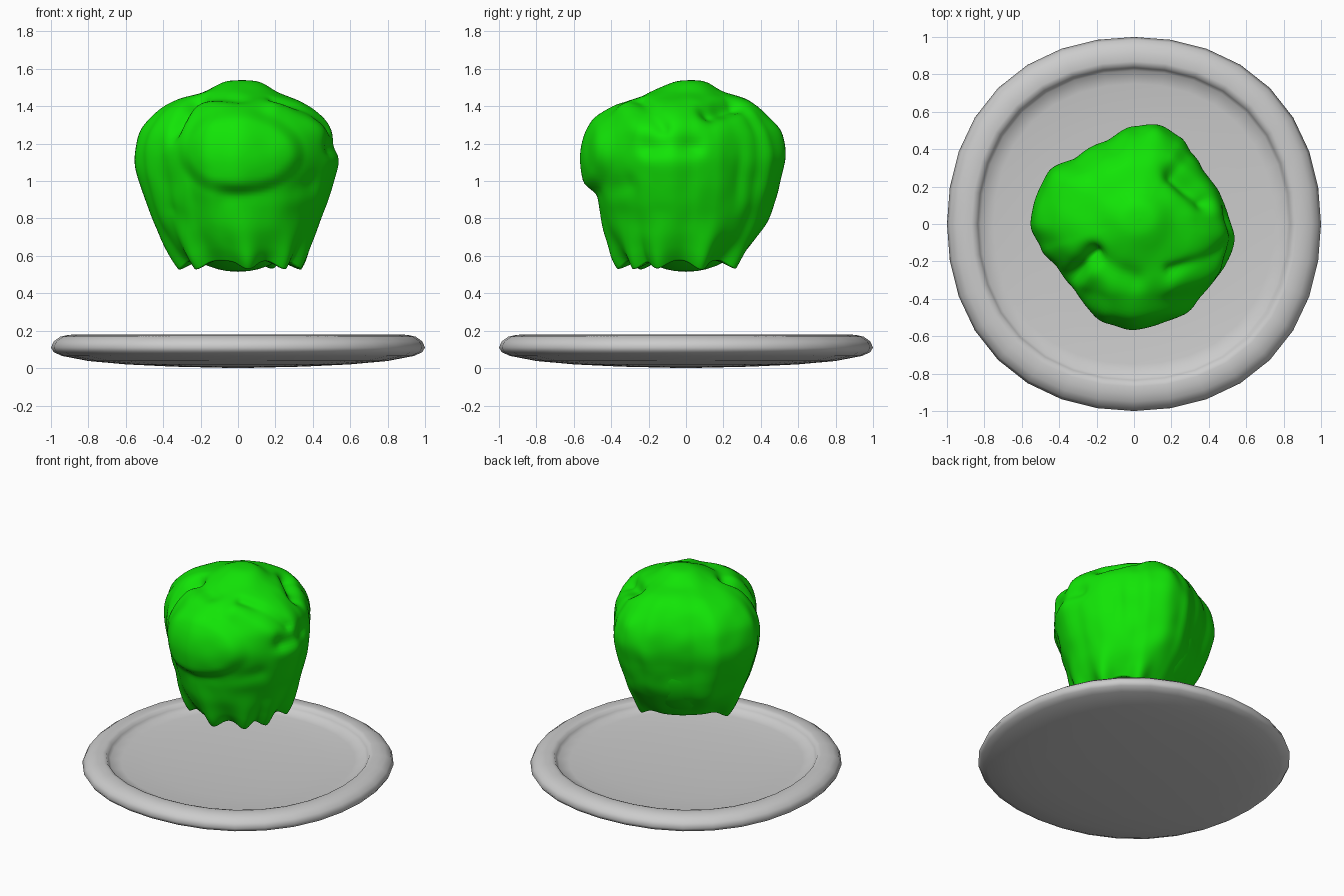
import bpy, bmesh, math
from mathutils import Vector, noise

if "Cube" in bpy.data.objects:
    bpy.data.objects.remove(bpy.data.objects["Cube"])

green = bpy.data.materials.new("leaf_green")
green.diffuse_color = (0.006, 0.78, 0.002, 1)
green.use_nodes = True
green.node_tree.nodes["Principled BSDF"].inputs["Base Color"].default_value = green.diffuse_color


def skin(name, rings, mat=None):
    """Close a stack of rings into a smooth mesh; poles are merged."""
    bm = bmesh.new()
    rows = [[bm.verts.new(p) for p in ring] for ring in rings]
    n = len(rows[0])
    for a, b in zip(rows, rows[1:]):
        for i in range(n):
            j = (i + 1) % n
            bm.faces.new((a[i], b[i], b[j], a[j]))
    bmesh.ops.remove_doubles(bm, verts=bm.verts, dist=1e-5)
    bmesh.ops.recalc_face_normals(bm, faces=bm.faces)
    for f in bm.faces:
        f.smooth = True
    me = bpy.data.meshes.new(name)
    bm.to_mesh(me)
    bm.free()
    ob = bpy.data.objects.new(name, me)
    bpy.context.collection.objects.link(ob)
    if mat:
        me.materials.append(mat)
    return ob


def circle(r, z, n, diag=0):
    """Ring of points; diag swells it slightly along the diagonals."""
    pts = []
    for i in range(n):
        a = 2 * math.pi * i / n
        q = r * (1 + diag * math.sin(2 * a) ** 2)
        pts.append((q * math.cos(a), q * math.sin(a), z))
    return pts


def spline(pts, t):
    """Catmull-Rom through the points, t in 0..1."""
    u = t * (len(pts) - 1)
    i = min(int(u), len(pts) - 2)
    u -= i
    p = [Vector(pts[max(0, min(len(pts) - 1, i + k))]) for k in (-1, 0, 1, 2)]
    return 0.5 * (2 * p[1] + (p[2] - p[0]) * u + (2 * p[0] - 5 * p[1] + 4 * p[2] - p[3]) * u * u
                  + (3 * p[1] - p[0] - 3 * p[2] + p[3]) * u ** 3)


def smooth(a, b, x):
    x = max(0, min(1, (x - a) / (b - a)))
    return x * x * (3 - 2 * x)


# plate: low 32-sided, gently concave dish with a rounded rim
plate = [(0, .1), (.3, .103), (.55, .113), (.75, .126), (.82, .136), (.835, .155), (.847, .174),
         (.87, .18), (.91, .177), (.95, .168), (.985, .143), (1, .11), (.985, .085), (.94, .065),
         (.8, .038), (.6, .02), (.35, .008), (0, 0)]
skin("plate", [circle(r, z, 32, .028) for r, z in plate])

# inner head: ball whose underside shows below the leaves
R = 0.43
skin("inner_head", [circle(R * math.sin(math.pi * k / 24), 0.945 + R * math.cos(math.pi * k / 24), 48)
                    for k in range(25)], green)

# outer leaves: crown-to-hem profile, plan outline and folds
profile = [(0, 1.54), (.09, 1.53), (.2, 1.475), (.33, 1.43), (.43, 1.365), (.505, 1.26),
           (.53, 1.13), (.51, .99), (.475, .87), (.425, .75), (.365, .65), (.31, .575)]
# (angle in degrees, plan radius)
outline = [(-180, .55), (-165, .515), (-150, .475), (-125, .475), (-105, .525), (-90, .535),
           (-70, .52), (-45, .525), (-10, .54), (5, .505), (20, .49), (35, .475), (50, .485),
           (62, .52), (75, .54), (90, .51), (110, .465), (130, .47), (150, .535), (180, .55)]
tips = [-140, -85, -48, -22, 20, 62, 180]
# (start, end, width, push outwards)
folds = [((-.38, -.32, 1.27), (-.23, -.17, 1.46), .05, -.07),
         ((-.23, -.17, 1.46), (0, -.3, 1.43), .06, -.025),
         ((.22, .27, 1.42), (.36, .12, 1.36), .06, -.06),
         ((.42, .33, 1.28), (.38, .30, .85), .035, -.03),
         ((.5, .05, 1.19), (.48, -.2, 1.18), .05, -.025),
         ((.53, .0, 1.12), (.5, -.22, 1.11), .06, .01),
         ((-.43, -.28, 1.1), (-.38, -.25, .85), .04, -.012),
         ((-.05, -.5, .92), (.4, -.32, .98), .06, -.015),
         ((.2, -.25, 1.44), (.48, -.12, 1.28), .035, -.025),
         ((.2, -.32, 1.38), (.45, -.25, 1.27), .06, .02),
         ((.1, .5, 1.25), (-.1, .48, .95), .06, .01)]
folds = [(Vector(a), Vector(b), w, d) for a, b, w, d in folds]
centre = Vector((0, 0, 1.0))


def plan_radius(deg):
    for (a, ra), (b, rb) in zip(outline, outline[1:]):
        if a <= deg <= b:
            return ra + (rb - ra) * smooth(a, b, deg)
    return .53


def leaf_point(t, deg):
    r, z = spline(profile, t)
    f = plan_radius(deg) / .53 - 1
    r *= 1 + f * smooth(.1, .45, t) * (1 - .7 * smooth(.6, 1, t))
    # ragged, pleated hem
    lobe = max(math.exp(-(((deg - a + 180) % 360 - 180) / 10) ** 2) for a in tips)
    low = smooth(.74, 1, t)
    r += low * (.035 * lobe - .01)
    z -= low * .045 * lobe
    # overlapping front leaf
    if deg < 0:
        e = math.hypot((deg + 90) / 42, (z - 1.16) / .23)
        r += .03 * (1 - smooth(.7, 1.05, e))
    crown = 1 - smooth(.05, .3, t)
    p = Vector((r * math.cos(math.radians(deg)) + .025 * (low + crown),
                r * math.sin(math.radians(deg)) - .03 * (low - crown), z))
    out = (p - centre).normalized()
    push = .01 * noise.fractal(p * 4, 1, 2, 2) * smooth(0, .15, t)
    for a, b, w, d in folds:
        s = max(0, min(1, (p - a).dot(b - a) / (b - a).length_squared))
        push += d * math.exp(-((p - a.lerp(b, s)).length / w) ** 2)
    return p + out * push


N, M = 160, 72
angles = [-180 + 360 * i / N for i in range(N)]
rings = [[leaf_point(k / M, a) for a in angles] for k in range(M + 1)]
# tuck the hem back under onto the inner head
hem = rings[-1]
rings.append([Vector((p.x * .94, p.y * .94, p.z + .005)) for p in hem])
rings.append([Vector((p.x * .65, p.y * .65, .58)) for p in hem])
skin("outer_leaves", rings, green)
